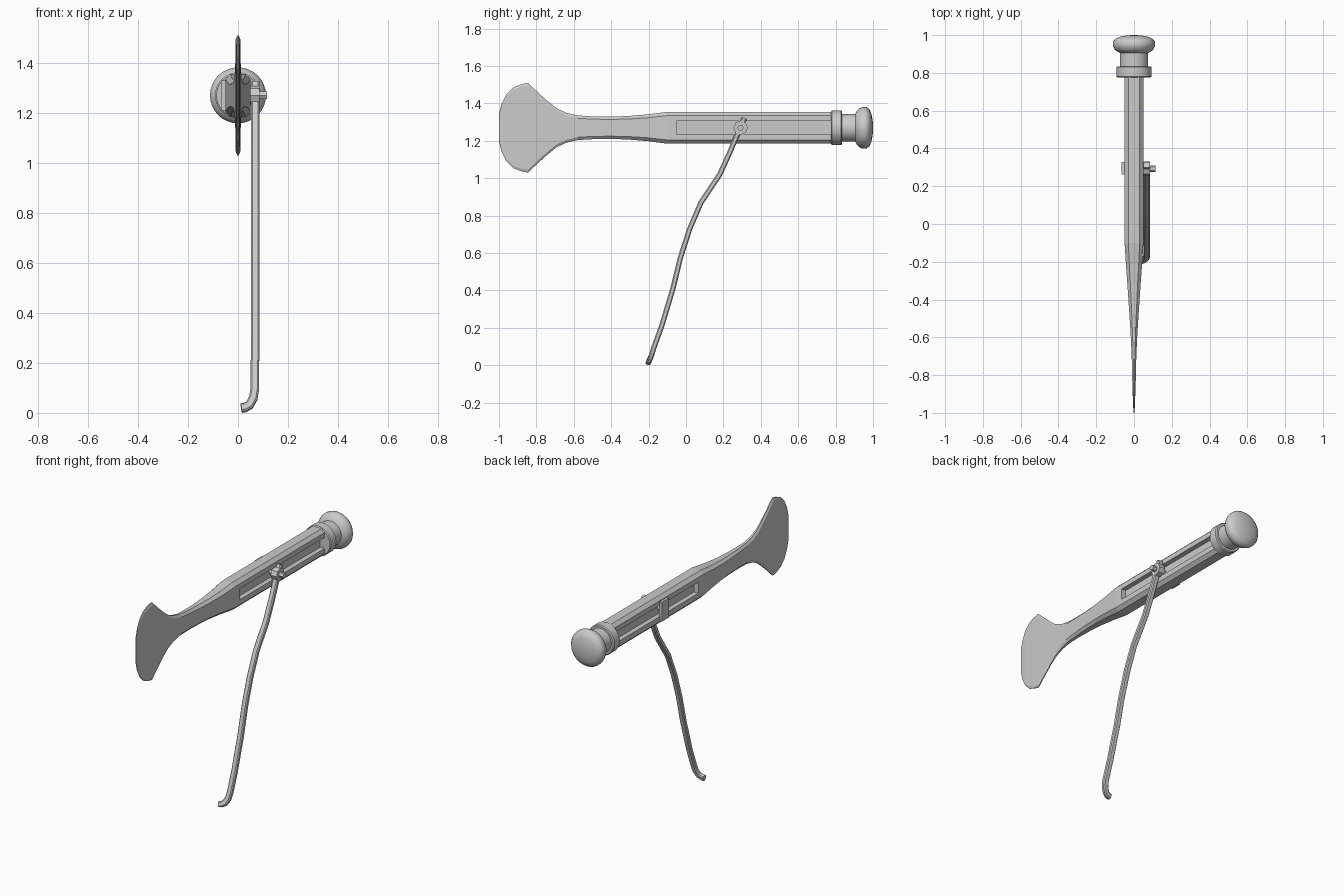
import bpy, bmesh, math
from mathutils import Vector

if "Cube" in bpy.data.objects:
    bpy.data.objects.remove(bpy.data.objects["Cube"])

ZC = 1.27  # height of the handle axis


def make_object(name, bm, smooth=None):
    bmesh.ops.recalc_face_normals(bm, faces=bm.faces)
    me = bpy.data.meshes.new(name)
    bm.to_mesh(me)
    bm.free()
    ob = bpy.data.objects.new(name, me)
    bpy.context.collection.objects.link(ob)
    if smooth:
        bpy.ops.object.select_all(action='DESELECT')
        ob.select_set(True)
        bpy.context.view_layer.objects.active = ob
        bpy.ops.object.shade_smooth_by_angle(angle=math.radians(smooth))
    return ob


def loft(name, rings, smooth=None):
    bm = bmesh.new()
    vs = [[bm.verts.new(p) for p in r] for r in rings]
    n = len(vs[0])
    for a, b in zip(vs, vs[1:]):
        for i in range(n):
            bm.faces.new((a[i], a[(i + 1) % n], b[(i + 1) % n], b[i]))
    bm.faces.new(vs[0])
    bm.faces.new(vs[-1])
    return make_object(name, bm, smooth)


def octagon(hx, hz, cx, cz):
    pts = [(hx, hz - cz), (hx - cx, hz)]
    quads = pts + [(-x, z) for x, z in reversed(pts)]
    return quads + [(-x, -z) for x, z in quads]


def cyl_x(name, x0, x1, r, sides, y, z):
    ring = [(r * math.cos(2 * math.pi * i / sides), r * math.sin(2 * math.pi * i / sides))
            for i in range(sides)]
    return loft(name, [[(x, y + a, z + b) for a, b in ring] for x in (x0, x1)], 35)


def box(name, x0, x1, y0, y1, z0, z1):
    return loft(name, [[(x, y0, z0), (x, y1, z0), (x, y1, z1), (x, y0, z1)] for x in (x0, x1)])


# Handle and blade: y, half thickness, half height, chamfer in x, chamfer in z
stations = [
    (-1.0, .002, .075, .001, .004), (-.985, .003, .13, .002, .006),
    (-.96, .005, .18, .003, .01), (-.925, .006, .215, .004, .012),
    (-.88, .008, .233, .005, .014), (-.845, .009, .24, .006, .015),
    (-.79, .010, .188, .007, .015), (-.74, .011, .143, .008, .015),
    (-.69, .013, .103, .008, .015), (-.64, .015, .08, .009, .015),
    (-.58, .018, .066, .010, .015), (-.5, .023, .061, .012, .015),
    (-.41, .029, .06, .014, .015), (-.32, .035, .062, .016, .016),
    (-.21, .043, .071, .018, .018), (-.1, .05, .085, .02, .02), (.8, .05, .085, .02, .02)]
body = loft("handle_and_blade",
            [[(x, y, ZC + z) for x, z in octagon(hx, hz, cx, cz)]
             for y, hx, hz, cx, cz in stations])

# Long recess on both sides of the handle
for s in (-1, 1):
    cutter = box("slot_cutter", s * .02, s * .1, -.05, .775, ZC - .033, ZC + .035)
    mod = body.modifiers.new("slot", 'BOOLEAN')
    mod.object = cutter
    mod.solver = 'EXACT'
    bpy.ops.object.select_all(action='DESELECT')
    body.select_set(True)
    bpy.context.view_layer.objects.active = body
    bpy.ops.object.modifier_apply(modifier=mod.name)
    bpy.data.objects.remove(cutter)

# Collar and end knob, turned around the handle axis
profile = {
    "collar": [(.775, .086), (.78, .092), (.83, .092), (.835, .086)],
    "end_knob": [(.83, .074), (.905, .074), (.912, .088), (.925, .103), (.945, .112),
                 (.965, .111), (.98, .1), (.991, .075), (.998, .04), (1.0, .012)]}
for name, prof in profile.items():
    loft(name, [[(r * math.cos(2 * math.pi * i / 32), y, ZC + r * math.sin(2 * math.pi * i / 32))
                 for i in range(32)] for y, r in prof], 35)

# Curved leg with a hooked foot
path = [Vector(p) for p in [
    (.068, .312, 1.322), (.068, .285, 1.26), (.068, .235, 1.14), (.068, .18, 1.02),
    (.068, .08, .87), (.068, .02, .73), (.068, -.03, .575), (.068, -.07, .41),
    (.068, -.13, .21), (.067, -.172, .095), (.061, -.183, .06), (.046, -.193, .034),
    (.028, -.199, .024), (.013, -.2, .022)]]
rings = []
for i, p in enumerate(path):
    t = (path[min(i + 1, len(path) - 1)] - path[max(i - 1, 0)]).normalized()
    # In-plane width direction turns with the foot; the other is its normal
    side = Vector((0, 1, -.35))
    side = (side - t * side.dot(t)).normalized()
    wide = side.cross(t)
    rings.append([p + wide * a + side * b for a, b in octagon(.017, .014, .006, .006)])
leg = loft("leg", rings, 30)
low = min(v.co.z for v in leg.data.vertices)
for v in leg.data.vertices:
    if v.co.z < .12:
        v.co.z -= low * (1 - v.co.z / .12)

# Pivot hardware
cyl_x("pivot_washer", .045, .086, .038, 8, .292, ZC)
cyl_x("pivot_bolt", -.055, .115, .017, 6, .292, ZC)
box("bolt_back_plate", -.066, -.046, .262, .328, ZC - .06, ZC + .06)
